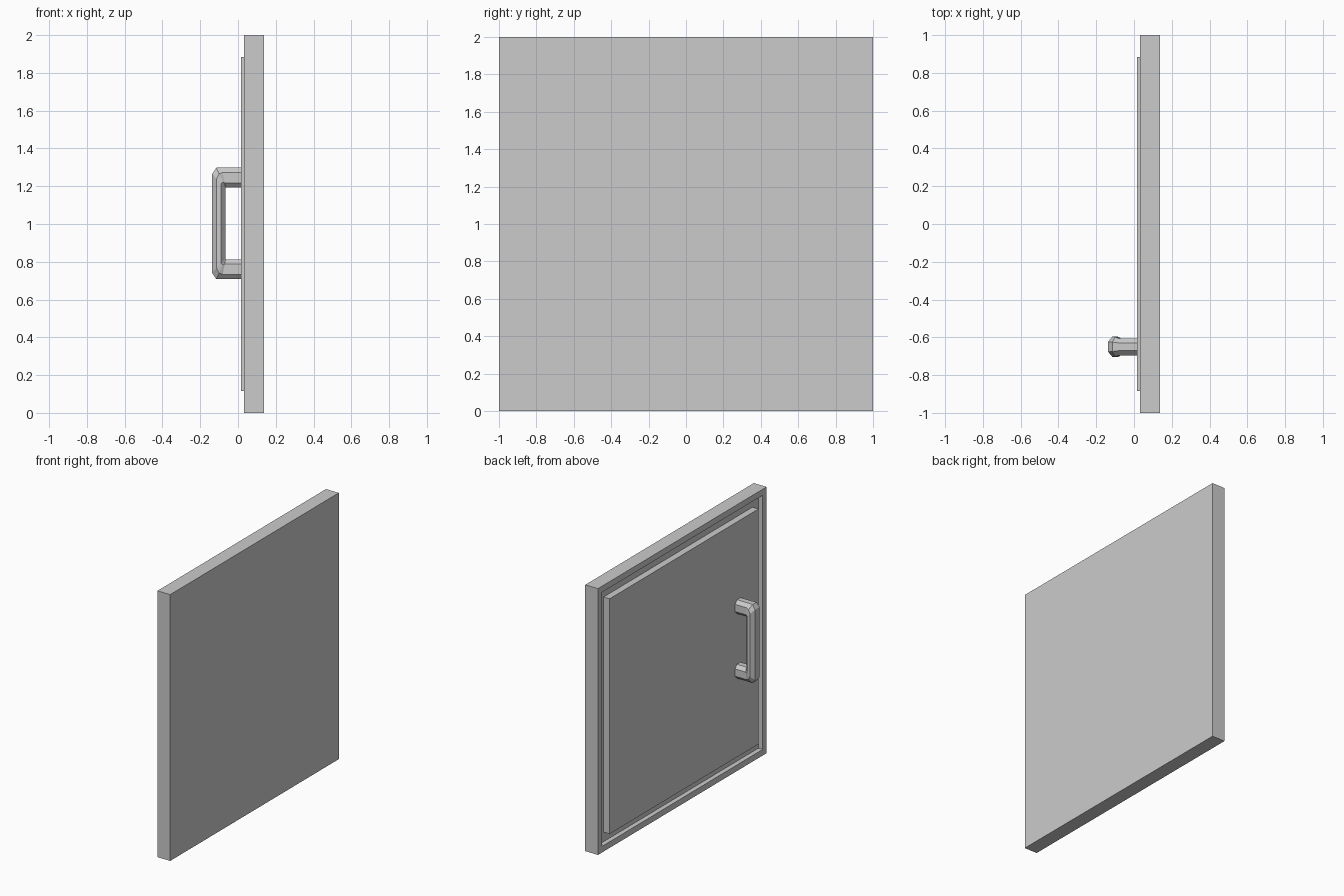
import bpy, bmesh
from mathutils import Vector

if "Cube" in bpy.data.objects:
    bpy.data.objects.remove(bpy.data.objects["Cube"])


def make_object(name, bm):
    bmesh.ops.recalc_face_normals(bm, faces=bm.faces)
    mesh = bpy.data.meshes.new(name)
    bm.to_mesh(mesh)
    bm.free()
    obj = bpy.data.objects.new(name, mesh)
    bpy.context.collection.objects.link(obj)
    return obj


def box_mesh(x0, x1, y0, y1, z0, z1):
    bm = bmesh.new()
    bmesh.ops.create_cube(bm, size=1)
    for v in bm.verts:
        v.co = Vector(((x0 + x1) / 2 + v.co.x * (x1 - x0),
                       (y0 + y1) / 2 + v.co.y * (y1 - y0),
                       (z0 + z1) / 2 + v.co.z * (z1 - z0)))
    return bm


# Frame: slab with a shallow rectangular recess on its -x face
RECESS = 0.035
bm = box_mesh(0.031, 0.137, -1, 1, 0, 2)
bm.normal_update()
front = min(bm.faces, key=lambda f: f.calc_center_median().x)
bmesh.ops.inset_region(bm, faces=[front], thickness=0.065)
bm.faces.ensure_lookup_table()
inner = bmesh.ops.extrude_discrete_faces(bm, faces=[front])["faces"][0]
bmesh.ops.translate(bm, verts=inner.verts, vec=(RECESS, 0, 0))
make_object("door_frame", bm)

# Door panel sitting in the recess with a gap all round
make_object("door_panel", box_mesh(0.016, 0.031 + RECESS, -0.883, 0.883, 0.117, 1.883))

# Pull handle: octagonal section swept along a squared C, mirrored about mid height
HANDLE_Y, HANDLE_Z = -0.65, 1.003
# inner (x, z), outer (x, z), half width, half flat, side corner fraction
upper = [
    ((0.018, 0.19), (0.018, 0.295), 0.045, 0.021, 0.24),
    ((-0.066, 0.19), (-0.085, 0.295), 0.045, 0.021, 0.24),
    ((-0.066, 0.188), (-0.115, 0.295), 0.052, 0.025, 0.30),
    ((-0.066, 0.186), (-0.137, 0.262), 0.055, 0.027, 0.33),
]
lower = [((i[0], -i[1]), (o[0], -o[1]), w, f, t) for i, o, w, f, t in reversed(upper)]

bm = bmesh.new()
rings = []
for inn, out, wide, flat, t in upper + lower:
    a = Vector((inn[0], HANDLE_Y, HANDLE_Z + inn[1]))
    b = Vector((out[0], HANDLE_Y, HANDLE_Z + out[1]))
    section = [(0, flat), (t, wide), (1 - t, wide), (1, flat)]
    section += [(s, -w) for s, w in reversed(section)]
    rings.append([bm.verts.new(a.lerp(b, s) + Vector((0, w, 0))) for s, w in section])
for r0, r1 in zip(rings, rings[1:]):
    for k in range(8):
        n = (k + 1) % 8
        bm.faces.new((r0[k], r0[n], r1[n], r1[k]))
bm.faces.new(rings[0])
bm.faces.new(rings[-1])
make_object("pull_handle", bm)
